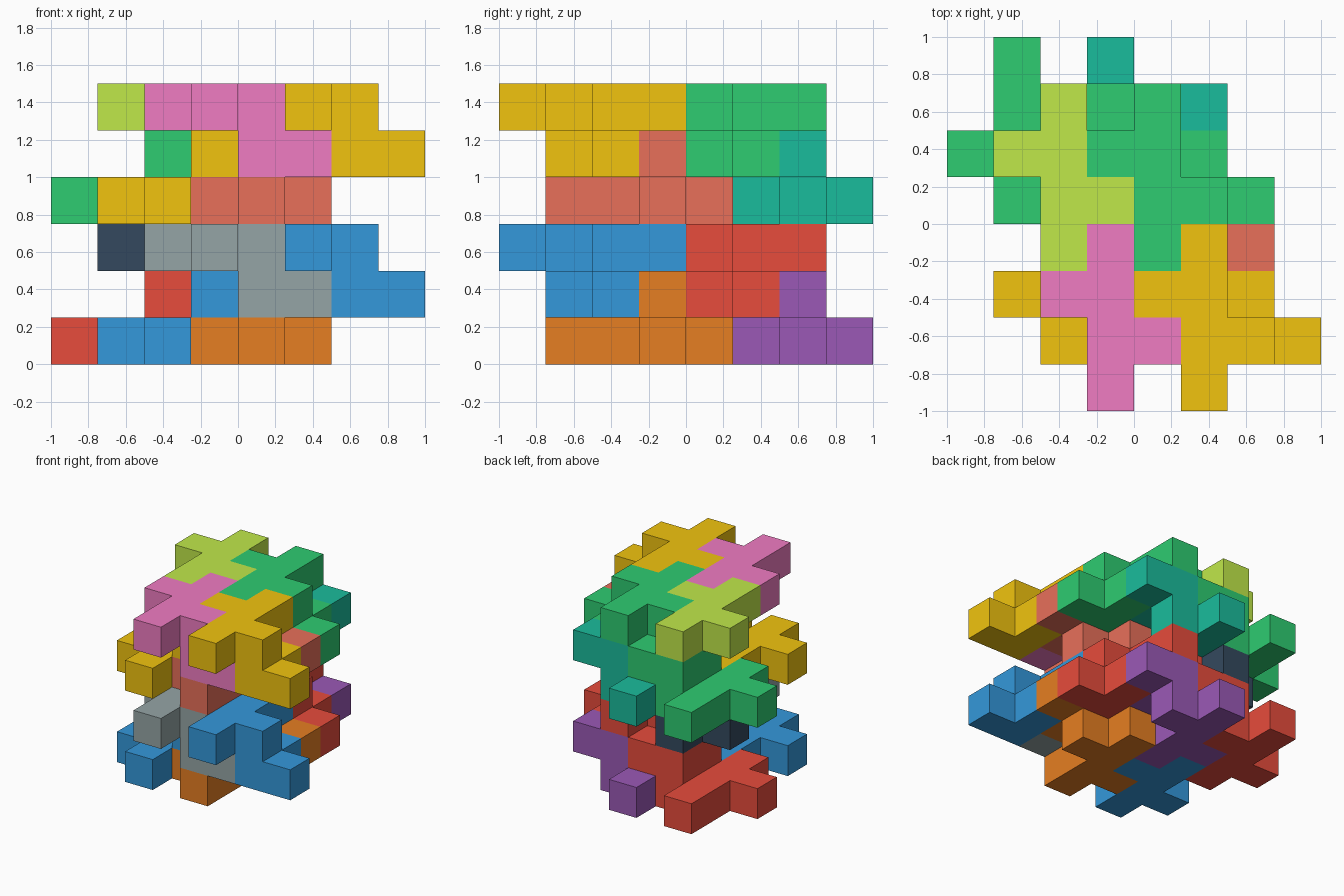
import bpy, bmesh, math
from mathutils import Matrix, Vector

if "Cube" in bpy.data.objects:
    bpy.data.objects.remove(bpy.data.objects["Cube"])

U = 0.25  # edge of one cube cell

# Interlocking piece: flat cross-shaped net plus a three-cube hook one level up
NET = [(0, 0, 0), (0, 1, 0), (0, 2, 0), (0, 3, 0), (-1, 1, 0), (1, 2, 0)]
HOOK = [(1, 2, 1), (1, 1, 1), (2, 2, 1)]
LOWER = NET + HOOK
# The upper piece is the same one turned over about the x axis
UPPER = [(x, 3 - y, -z) for x, y, z in LOWER]

COLORS = {
    "red": "e74c3c", "blue": "3498db", "orange": "e67e22", "purple": "9b59b6",
    "grey": "95a5a6", "navy": "34495e", "green": "2ecc71", "gold": "f1c40f",
    "coral": "e8705a", "pink": "f07cc2", "lime": "c0e84a", "teal": "1abc9c",
}


def linear(c):
    return c / 12.92 if c <= 0.04045 else ((c + 0.055) / 1.055) ** 2.4


def material(name):
    mat = bpy.data.materials.get(name) or bpy.data.materials.new(name)
    rgb = [linear(int(COLORS[name][i:i + 2], 16) / 255) for i in (0, 2, 4)]
    mat.diffuse_color = (*rgb, 1)
    mat.use_nodes = True
    mat.node_tree.nodes["Principled BSDF"].inputs["Base Color"].default_value = mat.diffuse_color
    return mat


def build_piece(name, color, shape, origin):
    """Solid made of cubes, with walls only where no cube of the piece adjoins."""
    cells = {tuple(a + b for a, b in zip(c, origin)) for c in shape}
    bm = bmesh.new()
    for cell in cells:
        for axis in range(3):
            for side in (-1, 1):
                n = [0, 0, 0]
                n[axis] = side
                if tuple(a + b for a, b in zip(cell, n)) in cells:
                    continue
                n = Vector(n)
                u = Vector([float(i == (axis + 1) % 3) for i in range(3)])
                v = n.cross(u)
                mid = Vector(cell) + Vector((0.5, 0.5, 0.5)) + n / 2
                quad = [mid + (a * u + b * v) / 2
                        for a, b in ((-1, -1), (1, -1), (1, 1), (-1, 1))]
                bm.faces.new([bm.verts.new(p * U - Vector((1, 1, 0))) for p in quad])
    bmesh.ops.remove_doubles(bm, verts=bm.verts, dist=1e-4)
    bmesh.ops.dissolve_limit(bm, angle_limit=0.01, verts=bm.verts, edges=bm.edges)
    mesh = bpy.data.meshes.new(name)
    bm.to_mesh(mesh)
    bm.free()
    mesh.materials.append(material(color))
    bpy.context.collection.objects.link(bpy.data.objects.new(name, mesh))


# Two identical three-level storeys, each with four lower and four upper pieces
STOREYS = [
    (0, ("red", "purple", "blue", "orange"), ("navy", "red", "grey", "blue")),
    (3, ("green", "teal", "gold", "coral"), ("lime", "green", "pink", "gold")),
]
LOWER_AT = [(1, 4), (3, 4), (2, 1), (4, 1)]
UPPER_AT = [(2, 3), (4, 3), (3, 0), (5, 0)]

for base, low, high in STOREYS:
    for color, (x, y) in zip(low, LOWER_AT):
        build_piece(f"{color}_lower_piece", color, LOWER, (x, y, base))
    for color, (x, y) in zip(high, UPPER_AT):
        build_piece(f"{color}_upper_piece", color, UPPER, (x, y, base + 2))
